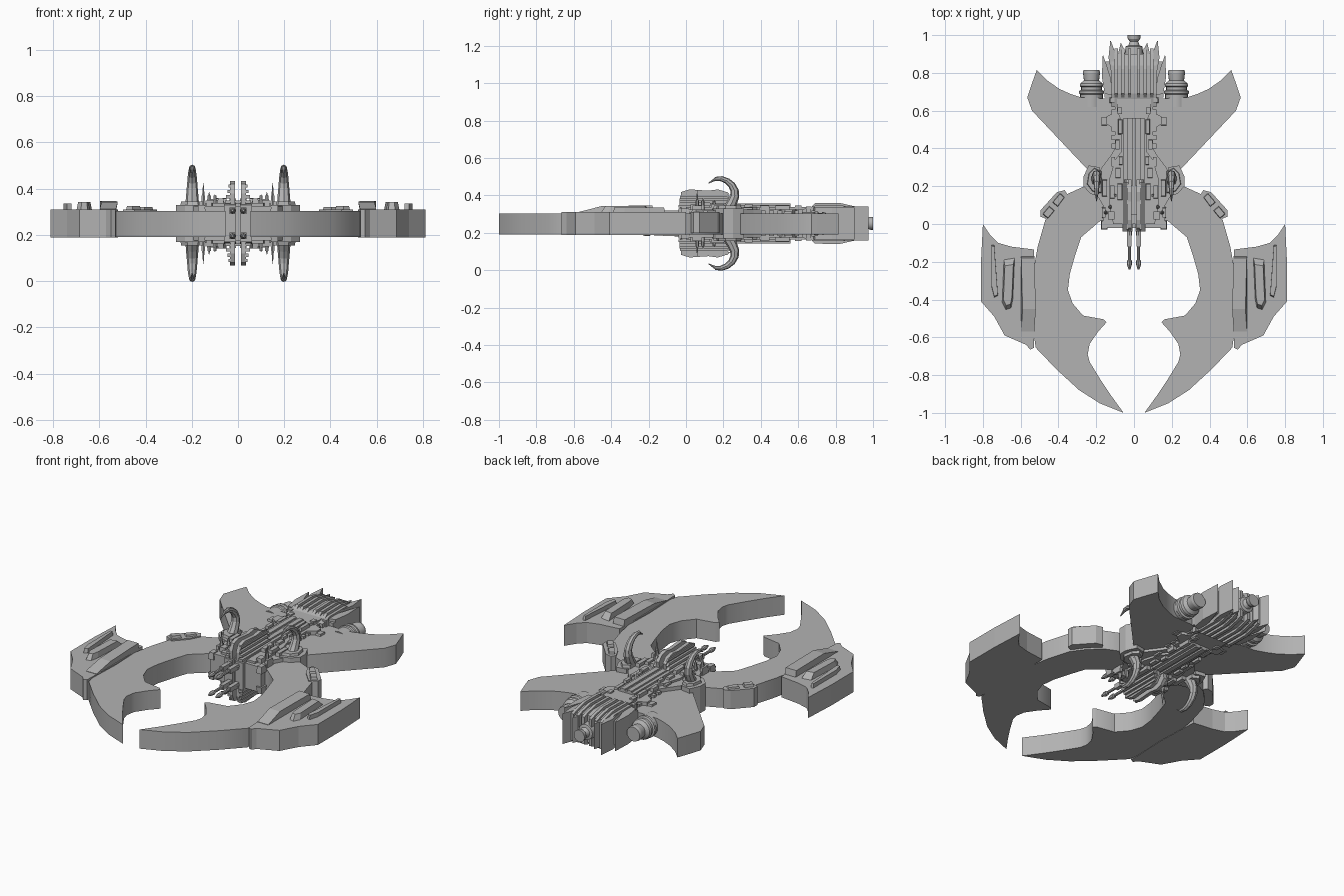
import bpy, bmesh, math
from mathutils import Matrix, Vector

MID = 0.25  # height of the horizontal symmetry plane

if "Cube" in bpy.data.objects:
    bpy.data.objects.remove(bpy.data.objects["Cube"])

grey = bpy.data.materials.new("hull grey")
grey.use_nodes = True
colour = (0.45, 0.45, 0.45, 1)
grey.diffuse_color = colour
grey.node_tree.nodes["Principled BSDF"].inputs["Base Color"].default_value = colour


def reflect(bm, axis):
    """Add a mirrored copy: axis 0 across x = 0, axis 2 across the mid plane."""
    geom = bm.verts[:] + bm.edges[:] + bm.faces[:]
    new = bmesh.ops.duplicate(bm, geom=geom)["geom"]
    for v in new:
        if isinstance(v, bmesh.types.BMVert):
            v.co[axis] = (2 * MID if axis == 2 else 0) - v.co[axis]
    bmesh.ops.reverse_faces(bm, faces=[f for f in new if isinstance(f, bmesh.types.BMFace)])


def finish(bm, name, sides=True, under=False, smooth=False):
    bmesh.ops.recalc_face_normals(bm, faces=bm.faces)
    if sides:
        reflect(bm, 0)
    if under:
        reflect(bm, 2)
    mesh = bpy.data.meshes.new(name)
    bm.to_mesh(mesh)
    bm.free()
    mesh.materials.append(grey)
    obj = bpy.data.objects.new(name, mesh)
    bpy.context.collection.objects.link(obj)
    if smooth:
        bpy.ops.object.select_all(action='DESELECT')
        obj.select_set(True)
        bpy.context.view_layer.objects.active = obj
        bpy.ops.object.shade_smooth_by_angle(angle=math.radians(35))
    return obj


def loft(bm, lower, upper):
    """Close a solid between two matching rings of points."""
    a = [bm.verts.new(p) for p in lower]
    b = [bm.verts.new(p) for p in upper]
    bm.faces.new(a[::-1])
    bm.faces.new(b)
    for i in range(len(a)):
        j = (i + 1) % len(a)
        bm.faces.new((a[i], a[j], b[j], b[i]))


def plate(bm, pts, z0, z1, taper=1.0):
    """Extrude a plan outline upward, optionally shrinking the top."""
    c = sum((Vector(p) for p in pts), Vector((0, 0))) / len(pts)
    top = [c + (Vector(p) - c) * taper for p in pts]
    loft(bm, [(x, y, z0) for x, y in pts], [(x, y, z1) for x, y in top])


def slab(bm, pts, x0, x1):
    """Extrude a side profile of (y, z) across x."""
    loft(bm, [(x0, y, z) for y, z in pts], [(x1, y, z) for y, z in pts])


def box(bm, x0, x1, y0, y1, z0, z1, taper=1.0):
    plate(bm, [(x0, y0), (x1, y0), (x1, y1), (x0, y1)], z0, z1, taper)


def tube(bm, x, z, rings, sides=12):
    """Turned shape along y from (y, radius) pairs."""
    for (ya, ra), (yb, rb) in zip(rings, rings[1:]):
        ring = [[(x + r * math.cos(t), y, z + r * math.sin(t))
                 for t in (math.tau * i / sides for i in range(sides))]
                for y, r in ((ya, ra), (yb, rb))]
        loft(bm, *ring)


# Pincer arms
bm = bmesh.new()
plate(bm, [(.05, .2), (.24, .21), (.35, .16), (.42, .09), (.47, .02), (.51, -.12), (.56, -.4),
           (.52, -.655), (.41, -.77), (.29, -.88), (.18, -.95), (.055, -1), (.12, -.91),
           (.18, -.82), (.235, -.73), (.245, -.69), (.235, -.635), (.19, -.57), (.145, -.52),
           (.16, -.505), (.27, -.485), (.325, -.42), (.35, -.35), (.34, -.265), (.31, -.16),
           (.28, -.07), (.18, .015), (.05, .03)], .19, .303)
finish(bm, "pincer_arm", smooth=True)

# Rear wings
bm = bmesh.new()
plate(bm, [(.05, .2), (.2, .24), (.54, .6), (.565, .67), (.54, .745), (.515, .815), (.46, .76),
           (.395, .715), (.34, .69), (.28, .67), (.05, .66)], .19, .303)
finish(bm, "rear_wing", smooth=True)

# Outer pods on the arms
bm = bmesh.new()
plate(bm, [(.53, -.135), (.65, -.12), (.72, -.1), (.76, -.06), (.8, 0), (.81, -.2), (.81, -.41),
           (.74, -.49), (.685, -.59), (.57, -.64), (.55, -.665), (.53, -.655), (.52, -.4)],
      .188, .31)
finish(bm, "outer_pod")

# Raised ridges on the pods
bm = bmesh.new()
slab(bm, [(-.17, .3), (-.57, .3), (-.57, .312), (-.45, .343), (-.18, .346)], .53, .6)
for v in bm.verts:
    v.co.x -= .012 * math.cos((v.co.y + .37) * 7)
plate(bm, [(.63, -.17), (.69, -.18), (.7, -.42), (.68, -.46), (.65, -.45), (.64, -.4)],
      .3, .342, .75)
plate(bm, [(.74, -.11), (.755, -.11), (.755, -.33), (.74, -.39), (.72, -.38)], .3, .335, .95)
finish(bm, "pod_ridge")

# Small rotated pods on the shoulders
bm = bmesh.new()
plate(bm, [(-.095, -.02), (-.07, -.04), (.06, -.035), (.095, -.01), (.085, .02), (.02, .035),
           (-.08, .03)], .2, .31)
plate(bm, [(-.08, -.02), (-.02, -.02), (-.02, .02), (-.08, .02)], .3, .325, .8)
plate(bm, [(0, -.02), (.07, -.02), (.07, .015), (0, .02)], .3, .32, .8)
bmesh.ops.transform(bm, verts=bm.verts, matrix=Matrix.Translation((.42, .1, 0))
                    @ Matrix.Rotation(math.radians(130), 4, 'Z'))
finish(bm, "shoulder_pod")

# Central hull, tiered and the same above and below
bm = bmesh.new()
plate(bm, [(0, -.02), (.165, -.02), (.165, .1), (.2, .16), (.2, .24), (.17, .3), (.125, .36),
           (.1, .4), (.1, .5), (.145, .53), (.145, .57), (.1, .59), (.1, .67), (0, .67)],
      MID, .325)
plate(bm, [(0, 0), (.11, 0), (.13, .1), (.13, .24), (.1, .34), (.07, .38), (.07, .55),
           (.09, .6), (.09, .68), (0, .68)], .3, .337)
box(bm, 0, .055, .05, .56, .3, .348)
finish(bm, "central_hull", under=True)

# Hull panels and vents
bm = bmesh.new()
for x0, x1, y0, y1, top in (
        (.14, .175, -.03, .02, .33), (.15, .17, .03, .09, .345), (.1, .14, .02, .07, .35),
        (.06, .09, .12, .22, .358), (.1, .13, .13, .21, .355), (.14, .17, .14, .24, .345),
        (.07, .1, .24, .3, .35), (.06, .08, .31, .36, .353), (.075, .1, .39, .45, .345),
        (.06, .085, .47, .56, .346), (.14, .175, .52, .57, .315), (.1, .13, .64, .67, .34),
        (.06, .09, .58, .62, .345), (.1, .12, .3, .36, .335)):
    box(bm, x0, x1, y0, y1, .29, top, .82)
for i in range(5):
    box(bm, .1, .118, .4 + i * .045, .425 + i * .045, MID, .318)
finish(bm, "hull_panel", under=True)

# Tall twin keel fins with ribbed sides
bm = bmesh.new()
slab(bm, [(-.03, MID), (-.035, .38), (-.02, .42), (.02, .432), (.12, .425), (.17, .432),
          (.21, .42), (.235, .39), (.23, .35), (.56, .348), (.56, MID)], .012, .034)
for i in range(4):
    z = .335 + i * .023
    slab(bm, [(-.04 + i * .004, z), (-.04 + i * .004, z + .014), (.22, z + .014), (.235, z)],
         .03, .056 - i * .005)
slab(bm, [(-.04, MID), (-.04, .33), (0, .34), (.2, .34), (.2, MID)], .008, .06)
box(bm, .008, .036, .2, .56, .34, .357)
finish(bm, "keel_fin", under=True)

# Forward twin guns
bm = bmesh.new()
tube(bm, .024, .305, [(0, .014), (-.06, .014), (-.065, .009), (-.19, .008), (-.195, .013),
                      (-.215, .013), (-.24, .005)], 8)
box(bm, .012, .036, -.12, -.03, .29, .318)
finish(bm, "front_gun", under=True)

# Claw mounts beside the hull
bm = bmesh.new()
plate(bm, [(.17, .14), (.23, .16), (.268, .2), (.268, .25), (.24, .31), (.18, .3)], MID, .33)
plate(bm, [(.17, .16), (.22, .17), (.25, .21), (.24, .27), (.21, .3), (.17, .28)],
      .32, .345, .9)
finish(bm, "claw_mount", under=True)

# Curved segmented claws
path = [(.225, .325), (.245, .36), (.26, .395), (.26, .425), (.245, .455), (.22, .477),
        (.19, .489), (.16, .488), (.125, .468)]
bm = bmesh.new()
for i, (a, b) in enumerate(zip(path, path[1:])):
    p, q = Vector((.198, *a)), Vector((.198, *b))
    r = .036 - .0035 * i
    tip = .002 if i == len(path) - 2 else r * .75
    turn = (q - p).to_track_quat('Z', 'X').to_matrix().to_4x4()
    bmesh.ops.create_cone(bm, cap_ends=True, segments=8, radius1=r * .85, radius2=tip,
                          depth=(q - p).length * 1.25,
                          matrix=Matrix.Translation((p + q) / 2) @ turn)
finish(bm, "curved_claw", under=True)

# Thin antenna spikes
bm = bmesh.new()
for x, y, top, r in ((.15, .06, .425, .012), (.125, .09, .385, .012), (.1, .15, .375, .01)):
    for z0, z1, ra, rb in ((.31, .37, r, r * .7), (.36, top, r * .6, .001)):
        bmesh.ops.create_cone(bm, cap_ends=True, segments=6, radius1=ra, radius2=rb,
                              depth=z1 - z0, matrix=Matrix.Translation((x, y, (z0 + z1) / 2)))
finish(bm, "antenna_spike", under=True)

# Tail block
bm = bmesh.new()
slab(bm, [(.62, MID), (.62, .325), (.69, .345), (.84, .345), (.9, .33), (.9, MID)], 0, .12)
box(bm, .11, .155, .67, .86, MID, .32)
for x in (.015, .05, .085):
    slab(bm, [(.66, .33), (.69, .358), (.82, .36), (.9, .342), (.93, .33), (.93, MID),
              (.66, MID)], x, x + .018)
finish(bm, "tail_block", under=True)

# Swept tail blades
bm = bmesh.new()
plate(bm, [(.11, .68), (.155, .69), (.17, .78), (.165, .9), (.145, .84), (.125, .78)], MID, .335)
plate(bm, [(.08, .8), (.12, .8), (.135, .88), (.125, .975), (.1, .91)], MID, .34)
plate(bm, [(.04, .8), (.08, .8), (.09, .88), (.07, .96), (.05, .92)], MID, .325)
finish(bm, "tail_blade", under=True)

# Engines
bm = bmesh.new()
tube(bm, .225, MID, [(.62, .06), (.685, .06), (.69, .065), (.705, .065), (.71, .055), (.725, .055),
                     (.73, .062), (.745, .058), (.76, .04), (.8, .045), (.815, .042)], 20)
finish(bm, "side_engine", smooth=True)
bm = bmesh.new()
tube(bm, 0, MID, [(.88, .05), (.94, .045), (.945, .03), (.965, .022), (.98, .033), (1, .035)], 16)
finish(bm, "tail_nozzle", sides=False, smooth=True)
